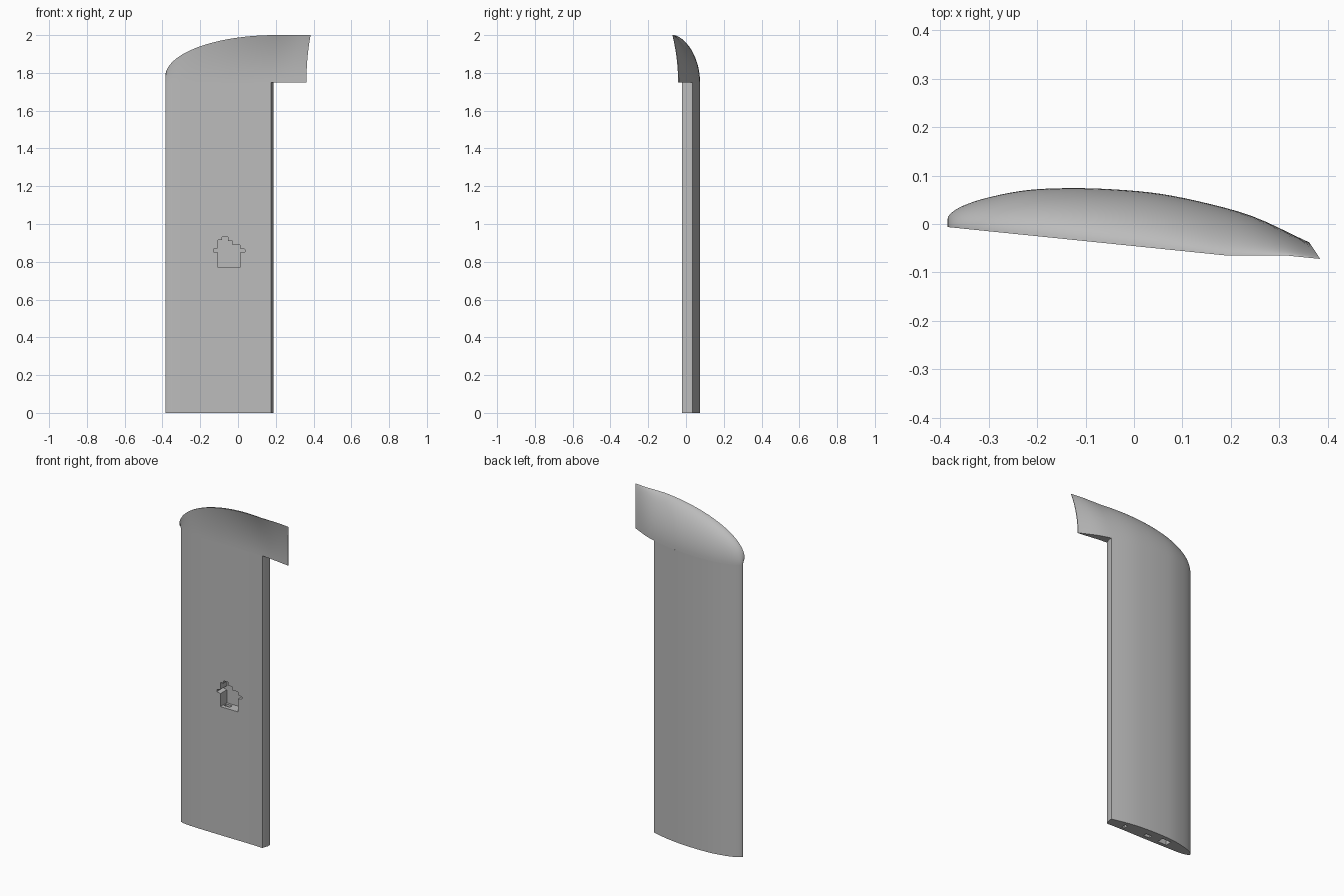
import bpy, bmesh, math

if "Cube" in bpy.data.objects:
    bpy.data.objects.remove(bpy.data.objects["Cube"])

grey = bpy.data.materials.new("plain grey")
grey.use_nodes = True
COLOUR = (0.5, 0.5, 0.5, 1)
grey.diffuse_color = COLOUR
grey.node_tree.nodes["Principled BSDF"].inputs["Base Color"].default_value = COLOUR

NOSE, TAIL, HINGE = -0.385, 0.362, 0.187
SPLIT, TOP = 1.75, 2.0
UPPER = [(-0.385, 0.01), (-0.375, 0.025), (-0.35, 0.039), (-0.3, 0.055), (-0.22, 0.07),
         (-0.14, 0.074), (-0.05, 0.072), (0.05, 0.063), (0.15, 0.043), (0.25, 0.014), (TAIL, -0.038)]
LOWER = [(-0.385, 0.01), (-0.375, 0.001), (-0.35, -0.006), (-0.3, -0.011),
         (-0.1, -0.015), (0.18, -0.02), (TAIL, -0.042)]


def along(x):
    return math.sqrt(max(0, x - NOSE))


def surface(points, x):
    """Smooth height of an aerofoil side, rounded at the nose."""
    p = [(along(a), b) for a, b in points]
    slope = []
    for i in range(len(p)):
        a, b = p[max(0, i - 1)], p[min(len(p) - 1, i + 1)]
        slope.append((b[1] - a[1]) / (b[0] - a[0]))
    u = along(x)
    i = max(k for k in range(len(p) - 1) if p[k][0] <= u + 1e-9)
    h = p[i + 1][0] - p[i][0]
    s = (u - p[i][0]) / h
    return (p[i][1] * (2*s**3 - 3*s**2 + 1) + p[i + 1][1] * (3*s**2 - 2*s**3)
            + h * slope[i] * (s**3 - 2*s**2 + s) + h * slope[i + 1] * (s**3 - s**2))


def stations(end, count):
    return [NOSE + (end - NOSE) * (k / count) ** 2 for k in range(count + 1)]


def loft(name, rings):
    """Skin closed rings and cap both ends."""
    bm = bmesh.new()
    loops = [[bm.verts.new(c) for c in ring] for ring in rings]
    n = len(loops[0])
    for a, b in zip(loops, loops[1:]):
        for i in range(n):
            j = (i + 1) % n
            bm.faces.new((a[i], a[j], b[j], b[i]))
    bm.faces.new(loops[0])
    if name != "wing_tip":
        bm.faces.new(loops[-1])
    bmesh.ops.remove_doubles(bm, verts=bm.verts, dist=1e-5)
    bmesh.ops.recalc_face_normals(bm, faces=bm.faces)
    mesh = bpy.data.meshes.new(name)
    bm.to_mesh(mesh)
    bm.free()
    mesh.materials.append(grey)
    obj = bpy.data.objects.new(name, mesh)
    bpy.context.collection.objects.link(obj)
    return obj


def activate(obj):
    bpy.ops.object.select_all(action='DESELECT')
    obj.select_set(True)
    bpy.context.view_layer.objects.active = obj


def smooth(obj):
    activate(obj)
    bpy.ops.object.shade_smooth_by_angle(angle=math.radians(30))


def cut(obj, cutter):
    activate(obj)
    mod = obj.modifiers.new("cut", 'BOOLEAN')
    mod.operation, mod.solver, mod.object = 'DIFFERENCE', 'EXACT', cutter
    bpy.ops.object.modifier_apply(modifier=mod.name)
    bpy.data.objects.remove(cutter)


# Main panel, ending in a bevelled hinge face
xs = stations(HINGE, 40)
section = [(x, surface(UPPER, x)) for x in reversed(xs)]
section += [(x, surface(LOWER, x)) for x in xs[1:] if x < 0.17]
section += [(0.175, -0.02), (HINGE, 0.016)]
panel = loft("wing_panel", [[(x, y, z) for x, y in section] for z in (0, SPLIT)])

# Servo pocket in the flat side
half = [(-0.106, 0.77), (0.01, 0.77), (0.01, 0.848), (0.037, 0.853), (0.037, 0.866),
        (0.01, 0.872), (0.01, 0.89), (-0.028, 0.89), (-0.028, 0.91), (-0.052, 0.91),
        (-0.052, 0.93), (-0.085, 0.93), (-0.085, 0.915), (-0.106, 0.915),
        (-0.106, 0.872), (-0.13, 0.866), (-0.13, 0.853), (-0.106, 0.848)]
cut(panel, loft("pocket_cutter", [[(x, y, z) for x, z in half] for y in (-0.1, 0.045)]))

# Spar and cable channels opening at the root
for x, y, w, d, length in ((-0.19, 0.028, 0.06, 0.04, 1.6),
                           (-0.08, 0.02, 0.04, 0.022, 0.8),
                           (0.08, 0.018, 0.018, 0.03, 1.6)):
    box = [(x + sx * w / 2, y + sy * d / 2) for sx, sy in ((-1, -1), (1, -1), (1, 1), (-1, 1))]
    cut(panel, loft("channel_cutter", [[(a, b, z) for a, b in box] for z in (-0.1, length)]))
smooth(panel)


# Drooped tip: the thickness closes elliptically towards a curved rim
def tip_point(x, side, t):
    rise = max(0, 1 - (max(0, 0.2 - x) / 0.585) ** 2) ** 0.5
    rim_z = 1.78 + (TOP - 1.78) * rise
    rim_y = -0.015 - 0.102 * (min(x, 0.19) + 0.3) - 0.115 * max(0, x - 0.3)
    low = surface(LOWER, x)
    y = low + (rim_y - low) * t * t
    if side == "upper":
        y += (surface(UPPER, x) - low) * math.sqrt(max(0, 1 - t * t))
    sweep = max(0, (x - 0.2) / (TAIL - 0.2))
    return (x + 0.022 * t * t * sweep, y, SPLIT + (rim_z - SPLIT) * t)


xs = stations(TAIL, 48)
rings = []
for k in range(21):
    t = math.sin(k / 20 * math.pi / 2)
    rings.append([tip_point(x, "upper", t) for x in reversed(xs)]
                 + [tip_point(x, "lower", t) for x in xs[1:]])
smooth(loft("wing_tip", rings))
